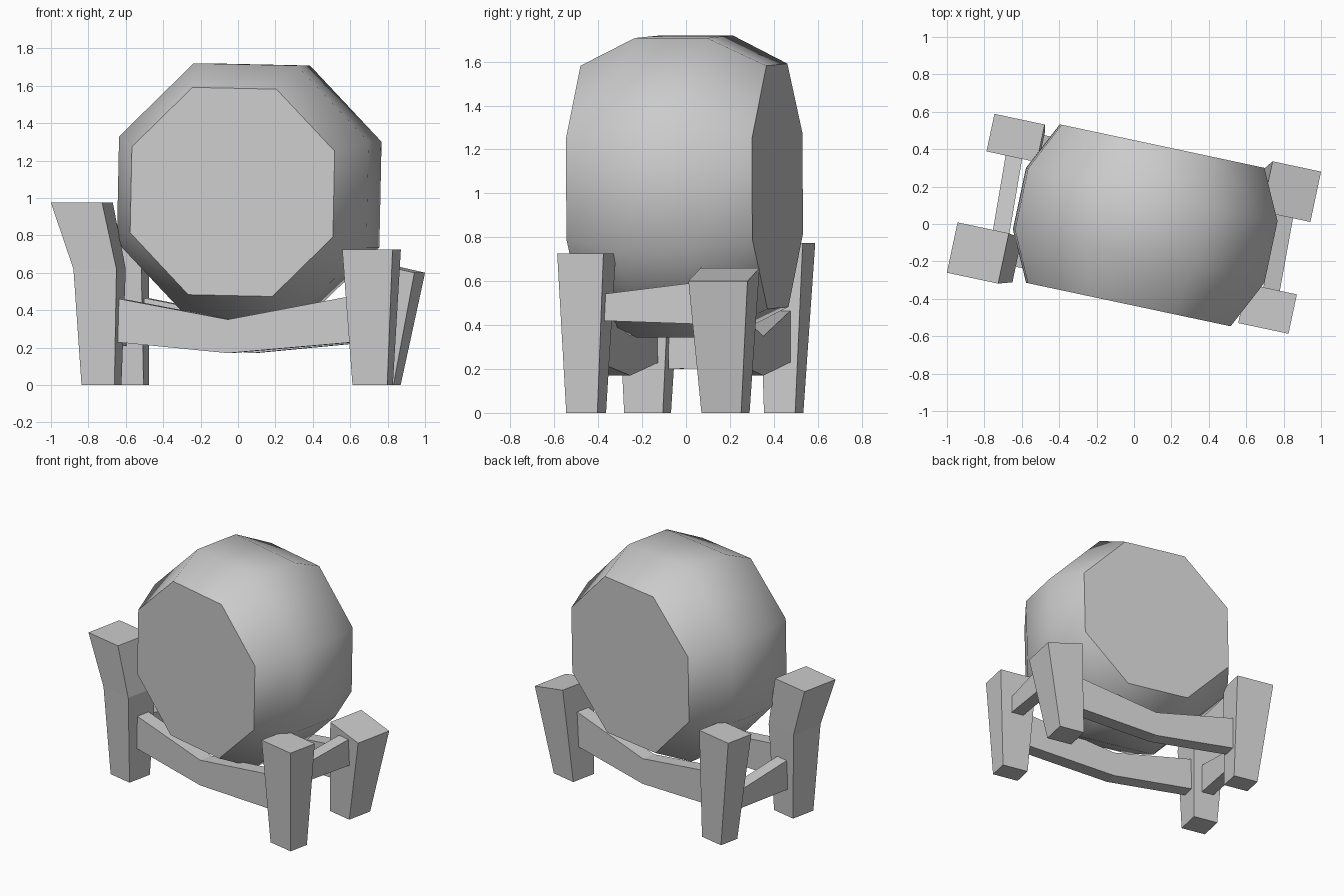
import bpy
import bmesh
from math import radians, sin, cos, pi
from mathutils import Vector, Matrix

cube = bpy.data.objects.get("Cube")
if cube:
    bpy.data.objects.remove(cube, do_unlink=True)

YAW = Matrix.Rotation(radians(-12), 3, 'Z')

grey = bpy.data.materials.new("plain_grey")
grey.use_nodes = True
grey.diffuse_color = (0.6, 0.6, 0.6, 1)
grey.node_tree.nodes["Principled BSDF"].inputs["Base Color"].default_value = (0.6, 0.6, 0.6, 1)


def loft(name, rings, smooth_sides=False):
    """Skin a row of equal-sized rings and close both ends."""
    bm = bmesh.new()
    loops = [[bm.verts.new(p) for p in ring] for ring in rings]
    for a, b in zip(loops, loops[1:]):
        for i in range(len(a)):
            j = (i + 1) % len(a)
            face = bm.faces.new((a[i], a[j], b[j], b[i]))
            face.smooth = smooth_sides
    bm.faces.new(loops[0])
    bm.faces.new(loops[-1])
    bmesh.ops.recalc_face_normals(bm, faces=bm.faces)
    mesh = bpy.data.meshes.new(name)
    bm.to_mesh(mesh)
    bm.free()
    mesh.materials.append(grey)
    obj = bpy.data.objects.new(name, mesh)
    bpy.context.collection.objects.link(obj)
    return obj


CORNERS = ((-1, -1), (1, -1), (1, 1), (-1, 1))


def leg(name, sections, slope=0.0):
    """Post through (x, y, z, width, depth) sections; slope tips its top."""
    rings = []
    for n, (x, y, z, w, d) in enumerate(sections):
        tip = slope if n == len(sections) - 1 else 0
        rings.append([Vector((x, y, z)) + YAW @ Vector((u * w / 2, v * d / 2, -u * tip))
                      for u, v in CORNERS])
    return loft(name, rings)


def long_rail(name, across, sections, thick=0.1):
    """Sagging rail through (along, bottom, top) sections."""
    return loft(name, [[YAW @ Vector((p, across + u * thick / 2, low if v < 0 else high))
                        for u, v in CORNERS] for p, low, high in sections])


def side_rail(name, sections, thick=0.09):
    """Short rail through (x, y, bottom, top) sections."""
    return loft(name, [[Vector((x, y, low if v < 0 else high)) + YAW @ Vector((u * thick / 2, 0, 0))
                        for u, v in CORNERS] for x, y, low, high in sections])


# Eight-sided barrel lying on its side, smooth staves and flat ends
roll = radians(1.2)
centre = Vector((0.06, -0.007, 1.032))
barrel_rings = []
for along, radius in ((-0.433, 0.6), (-0.168, 0.738), (0.168, 0.738), (0.433, 0.6)):
    angles = [pi / 8 + i * pi / 4 - roll for i in range(8)]
    barrel_rings.append([centre + YAW @ Vector((radius * cos(a), along, radius * sin(a)))
                         for a in angles])
loft("barrel", barrel_rings, smooth_sides=True)

# Four uneven tapered legs
leg("front_right_leg", [(-0.73, -0.175, 0, 0.18, 0.18),
                        (-0.74, -0.17, 0.62, 0.235, 0.24),
                        (-0.835, -0.155, 0.975, 0.28, 0.275)])
leg("front_left_leg", [(0.72, -0.455, 0, 0.19, 0.145),
                       (0.714, -0.453, 0.725, 0.275, 0.215)])
leg("back_right_leg", [(-0.578, 0.445, 0, 0.18, 0.145),
                       (-0.633, 0.46, 0.775, 0.275, 0.205)])
leg("back_left_leg", [(0.76, 0.18, 0, 0.185, 0.185),
                      (0.842, 0.173, 0.63, 0.265, 0.275)], slope=0.03)

# Sagging rails under the barrel
long_rail("front_rail", -0.305, [(-0.6, 0.23, 0.465), (0.02, 0.17, 0.35), (0.72, 0.23, 0.48)])
long_rail("back_rail", 0.315, [(-0.57, 0.23, 0.465), (0.02, 0.17, 0.35), (0.66, 0.23, 0.475)])

# Short tapered rails joining the legs on each side
side_rail("left_side_rail", [(0.73, -0.38, 0.42, 0.54), (0.81, 0.06, 0.405, 0.595)])
side_rail("right_side_rail", [(-0.715, -0.07, 0.2, 0.41), (-0.635, 0.4, 0.21, 0.33)])
